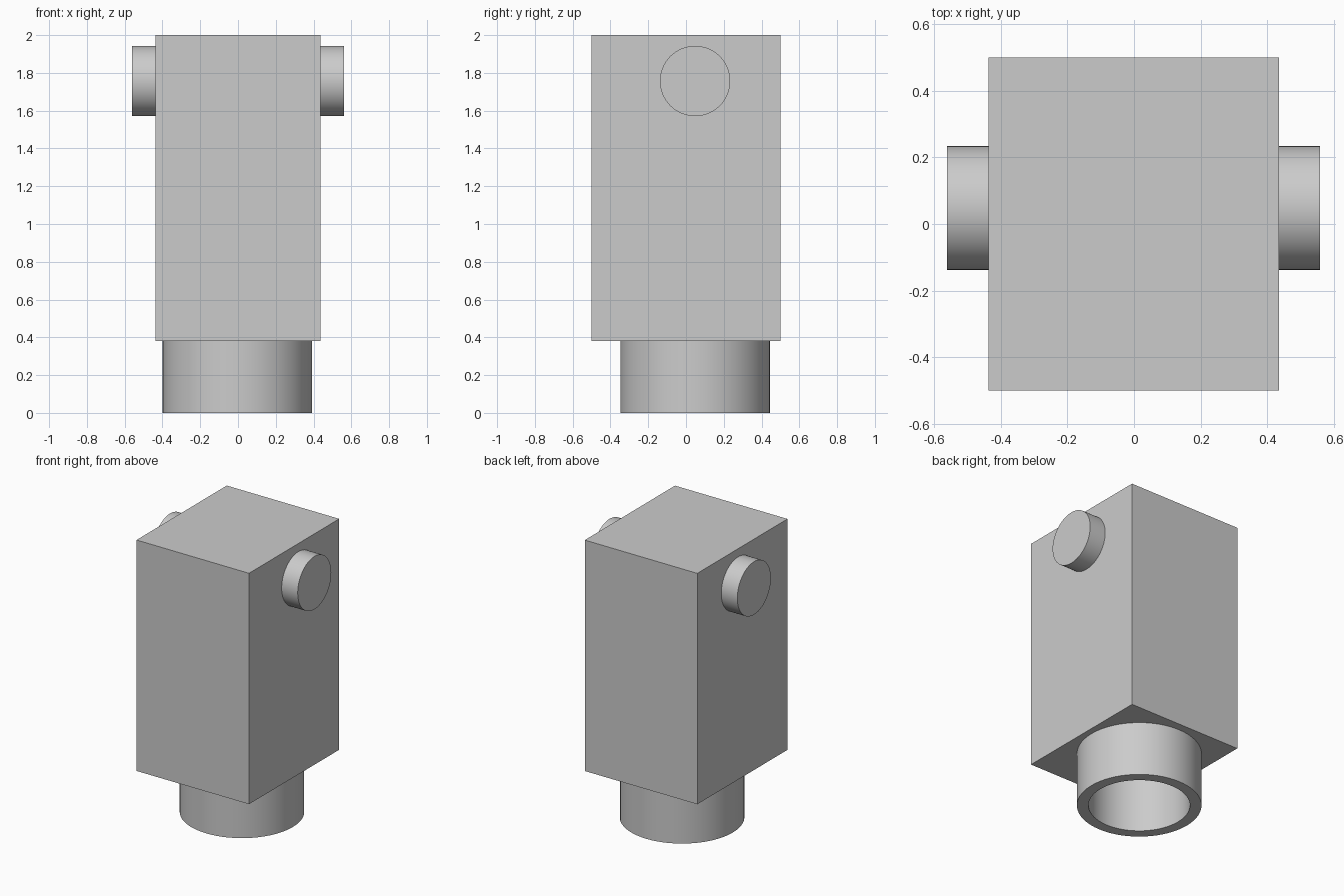
import bpy
import bmesh
import math
from mathutils import Matrix

cube = bpy.data.objects.get("Cube")
if cube:
    bpy.data.objects.remove(cube, do_unlink=True)

grey = bpy.data.materials.new("plain grey")
grey.use_nodes = True
colour = (0.6, 0.6, 0.6, 1)
grey.diffuse_color = colour
grey.node_tree.nodes["Principled BSDF"].inputs["Base Color"].default_value = colour

SIDES = 64
BASE_Z = 0.38      # underside of the body
AXIS_Y = 0.048     # shared offset of neck and pegs


def finish(name, bm, smooth=False):
    bmesh.ops.recalc_face_normals(bm, faces=bm.faces)
    mesh = bpy.data.meshes.new(name)
    bm.to_mesh(mesh)
    bm.free()
    mesh.materials.append(grey)
    obj = bpy.data.objects.new(name, mesh)
    bpy.context.collection.objects.link(obj)
    if smooth:
        bpy.ops.object.select_all(action="DESELECT")
        obj.select_set(True)
        bpy.context.view_layer.objects.active = obj
        bpy.ops.object.shade_smooth_by_angle(angle=math.radians(30))
    return obj


# Tall rectangular body
bm = bmesh.new()
bmesh.ops.create_cube(bm, size=1)
bmesh.ops.scale(bm, vec=(0.873, 1, 2 - BASE_Z), verts=bm.verts)
bmesh.ops.translate(bm, vec=(-0.001, 0, (2 + BASE_Z) / 2), verts=bm.verts)
finish("body", bm)

# Open tubular neck below the body, spun from its wall section
bm = bmesh.new()
section = [(0.323, BASE_Z), (0.323, 0), (0.396, 0), (0.396, BASE_Z)]
verts = [bm.verts.new((r, 0, z)) for r, z in section]
edges = [bm.edges.new((verts[i], verts[i + 1])) for i in range(3)]
bmesh.ops.spin(bm, geom=verts + edges, cent=(0, 0, 0), axis=(0, 0, 1),
               angle=math.tau, steps=SIDES, use_duplicate=False)
bmesh.ops.remove_doubles(bm, verts=bm.verts, dist=0.0001)
bmesh.ops.translate(bm, vec=(-0.003, AXIS_Y, 0), verts=bm.verts)
finish("neck", bm, smooth=True)

# Round side pegs
for name, side in (("left_peg", 1), ("right_peg", -1)):
    bm = bmesh.new()
    place = Matrix.Translation((side * 0.486 - 0.001, AXIS_Y, 1.757))
    bmesh.ops.create_cone(bm, cap_ends=True, segments=SIDES, radius1=0.186,
                          radius2=0.186, depth=0.15,
                          matrix=place @ Matrix.Rotation(math.pi / 2, 4, "Y"))
    finish(name, bm, smooth=True)
